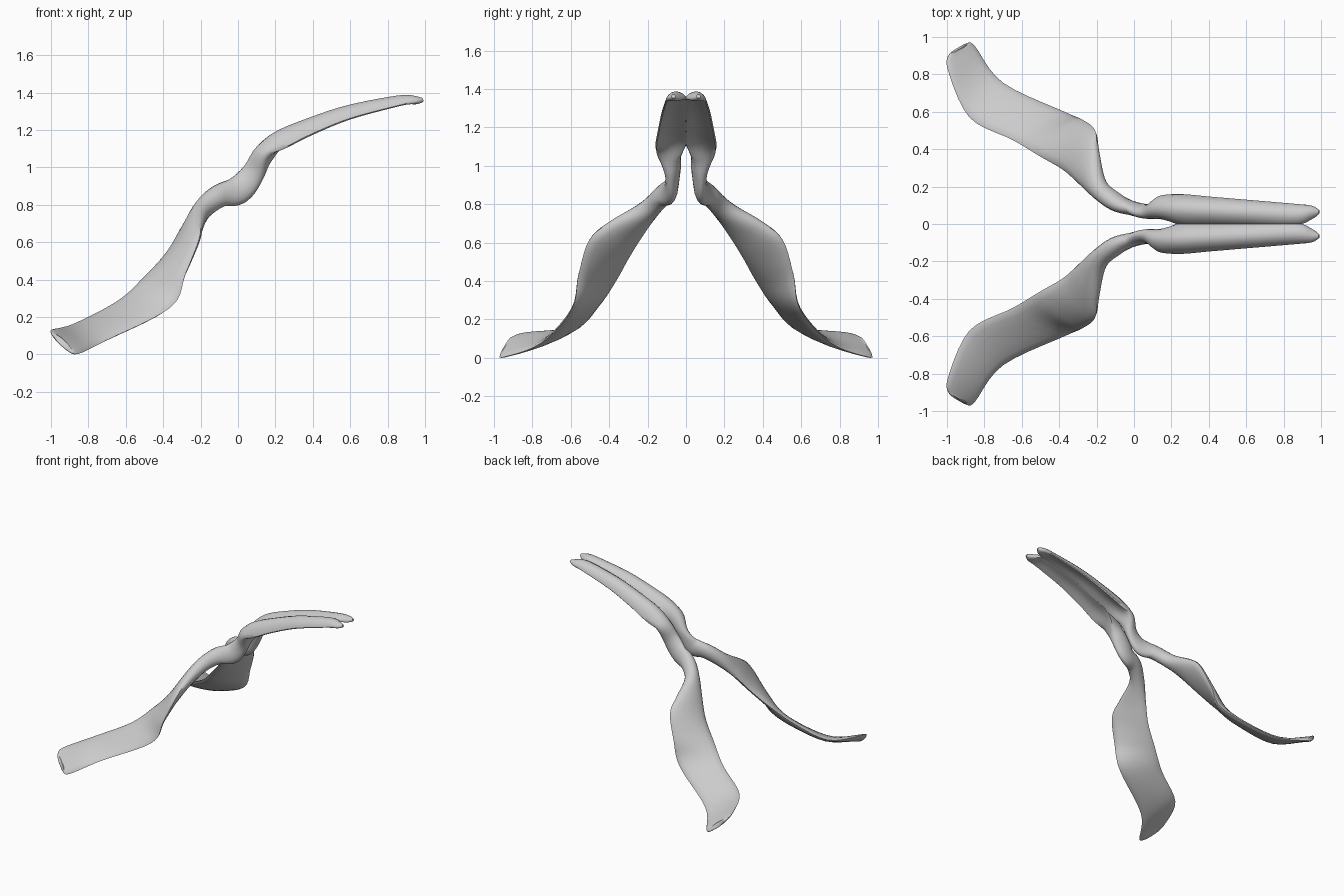
import bpy, math
from mathutils import Vector as V

if "Cube" in bpy.data.objects:
    bpy.data.objects.remove(bpy.data.objects["Cube"])

STEPS, SIDES = 5, 16


# Arm: a tapering, crowned strip that follows a rising arc
def arm_station(x):
    z = 1.36 - .398 * (.97 - x) ** 1.6
    return (V((x, -.006, z + .008)), V((x, .181 - .085 * x, z - .008)),
            .095 - .055 * x, .06 - .045 * x)


stations = [
    (V((.99, .055, 1.37)), V((.99, .075, 1.37)), .02, 0),
    (V((.95, .025, 1.36)), V((.95, .098, 1.36)), .045, .008),
]
stations += [arm_station(x) for x in (.86, .6, .4, .25)]

# Leg: inner and outer edge points from the neck down to the foot
LEG = [
    ((.16, .028, 1.05), (.135, .15, 1.08)),
    ((.09, .032, .97), (.07, .105, .98)),
    ((0, .043, .885), (0, .12, .885)),
    ((-.11, .075, .84), (-.09, .165, .87)),
    ((-.21, .14, .77), (-.165, .24, .8)),
    ((-.29, .21, .67), (-.195, .4, .71)),
    ((-.38, .29, .54), (-.21, .505, .62)),
    ((-.5, .36, .42), (-.28, .56, .44)),
    ((-.65, .45, .29), (-.36, .595, .26)),
    ((-.88, .57, .17), (-.7, .755, .085)),
    ((-.997, .83, .14), (-.85, .95, .012)),
    ((-.985, .91, .115), (-.89, .968, .025)),
]
for i, (a, b) in enumerate(LEG):
    thick = .11 + .02 * i if i < 2 else .15 * .84 ** (i - 2)
    stations.append((V(a), V(b), thick, .02 if i == 0 else 0))


def spline(p0, p1, p2, p3, t):
    return .5 * (2*p1 + (p2-p0)*t + (2*p0-5*p1+4*p2-p3)*t*t + (3*p1-p0-3*p2+p3)*t**3)


# Smoothly interpolate the stations
n = len(stations)
rows = []
for i in range(n - 1):
    q = [stations[min(max(i + k, 0), n - 1)] for k in (-1, 0, 1, 2)]
    for j in range(STEPS + (i == n - 2)):
        rows.append([spline(*[s[e] for s in q], j / STEPS) for e in range(4)])

# Loft lens-shaped sections across the strip
verts, faces = [], []
for k, (a, b, th, crown) in enumerate(rows):
    lo, hi = rows[max(k - 1, 0)], rows[min(k + 1, len(rows) - 1)]
    tangent = (hi[0] + hi[1]) - (lo[0] + lo[1])
    normal = (b - a).cross(tangent).normalized()
    for m in range(SIDES):
        ang = 2 * math.pi * m / SIDES
        s = math.cos(ang)
        off = math.sin(ang) * max(th, .01) / 2 + crown * (1 - s * s)
        verts.append((a + b) / 2 + (b - a) / 2 * s + normal * off)
for k in range(len(rows) - 1):
    for m in range(SIDES):
        m2 = (m + 1) % SIDES
        faces.append((k*SIDES+m, k*SIDES+m2, (k+1)*SIDES+m2, (k+1)*SIDES+m))
faces.append(tuple(reversed(range(SIDES))))
faces.append(tuple(range((len(rows) - 1) * SIDES, len(rows) * SIDES)))

# Rest the feet on the ground
low = min(v.z for v in verts)


def add_half(name, side):
    mesh = bpy.data.meshes.new(name)
    mesh.from_pydata([(v.x, v.y * side, v.z - low) for v in verts], [], faces)
    ob = bpy.data.objects.new(name, mesh)
    bpy.context.collection.objects.link(ob)
    bpy.context.view_layer.objects.active = ob
    ob.select_set(True)
    bpy.ops.object.mode_set(mode='EDIT')
    bpy.ops.mesh.select_all(action='SELECT')
    bpy.ops.mesh.normals_make_consistent(inside=False)
    bpy.ops.object.mode_set(mode='OBJECT')
    bpy.ops.object.shade_smooth_by_angle(angle=math.radians(50))
    ob.select_set(False)


# Two mirrored halves, meeting along the arm
add_half("left_strip", 1)
add_half("right_strip", -1)
